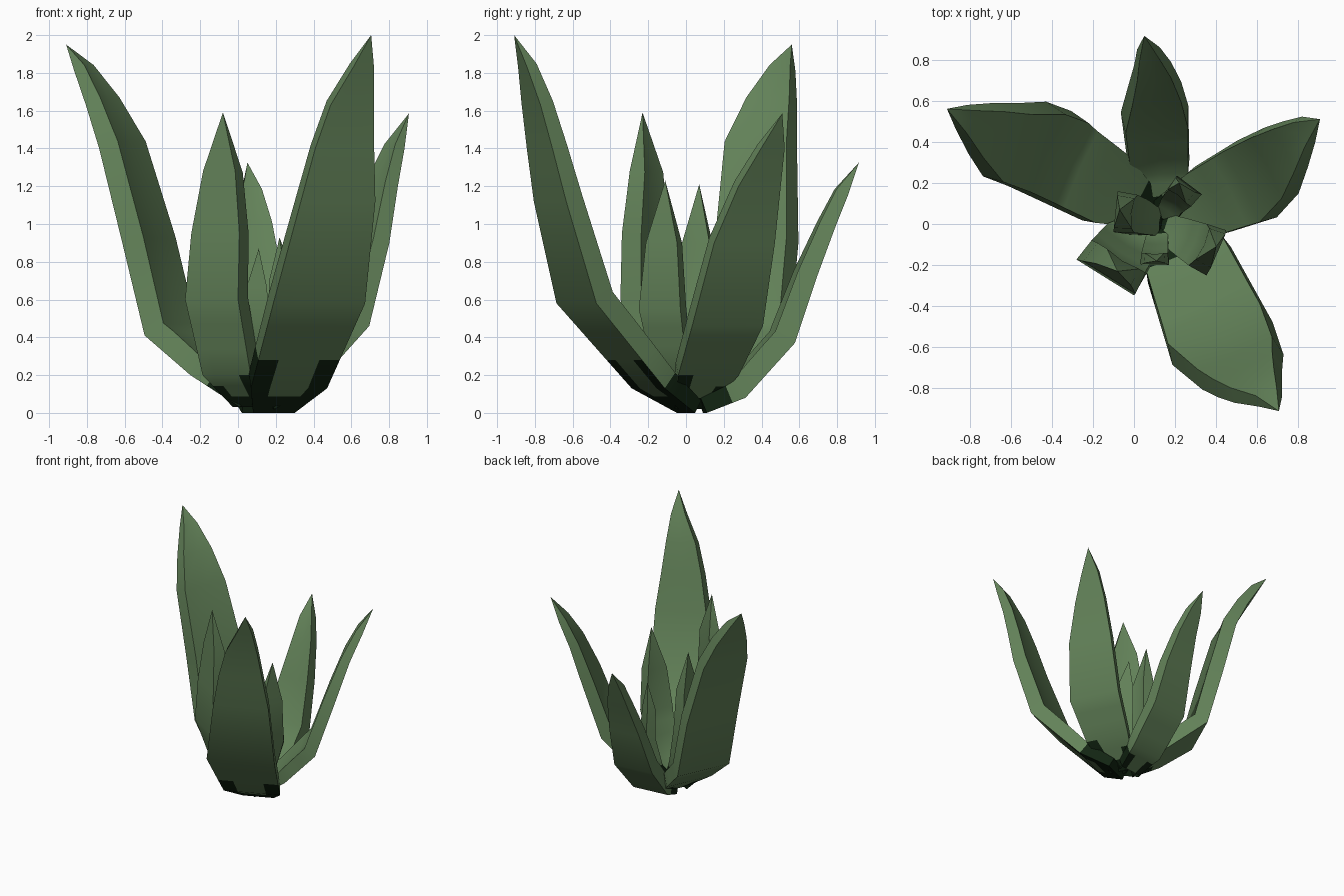
import bpy, bmesh, math
from mathutils import Vector


def material(name, rgb):
    m = bpy.data.materials.new(name)
    m.diffuse_color = (*rgb, 1)
    return m


GREEN = material("leaf green", (0.125, 0.225, 0.10))
DARK = material("dark root green", (0.006, 0.018, 0.006))
ROOT = Vector((0.14, -0.02, 0.03))


def leaf(name, out, path, widths, thick, dark=0.3):
    """Thick tapered leaf. path = centre of its outer face, out = horizontal facing (x, y)."""
    d = Vector((out[0], out[1], 0)).normalized()
    w = Vector((-d.y, d.x, 0))
    pts = [Vector(p) for p in path]
    wid = list(widths)
    # extra rings near the root, for the colour boundary
    for i in (1, 0):
        p, q, a, b = pts[i], pts[i + 1], wid[i], wid[i + 1]
        pts[i + 1:i + 1] = [p.lerp(q, 1 / 3), p.lerp(q, 2 / 3)]
        wid[i + 1:i + 1] = [a + (b - a) / 3, a + (b - a) * 2 / 3]
    bm = bmesh.new()
    rings = []
    wmax = max(wid)
    for i in range(len(pts) - 1):
        a = (pts[i] - pts[i - 1]).normalized() if i else Vector((0, 0, 0))
        t = (a + (pts[i + 1] - pts[i]).normalized()).normalized()
        inward = t.cross(w).normalized()
        th = thick * (0.35 + 0.65 * wid[i] / wmax)
        p, h = pts[i], wid[i] / 2
        ring = [p + w * h * s for s in (-1, -0.5, 0.5, 1)]
        ring += [p + inward * th + w * h * 0.92, p + inward * th * 0.88,
                 p + inward * th - w * h * 0.92]
        for v in ring:
            v.z = max(v.z, 0)
        rings.append([bm.verts.new(v) for v in ring])
    tip = bm.verts.new(pts[-1])
    k = len(rings[0])
    for r in range(len(rings)):
        for j in range(k):
            j2 = (j + 1) % k
            if r + 1 < len(rings):
                f = bm.faces.new((rings[r][j], rings[r][j2], rings[r + 1][j2], rings[r + 1][j]))
            else:
                f = bm.faces.new((rings[r][j], rings[r][j2], tip))
            # dark root: margins and sides reach further than the middle and the inside
            reach = dark * {1: 0.4, 4: 0.55, 5: 0.55}.get(j, 1.0)
            f.material_index = int((f.calc_center_median() - ROOT).length < reach)
    cap = bm.faces.new(rings[0])
    cap.material_index = 1
    bmesh.ops.recalc_face_normals(bm, faces=bm.faces)
    me = bpy.data.meshes.new(name)
    bm.to_mesh(me)
    bm.free()
    me.materials.append(GREEN)
    me.materials.append(DARK)
    me.polygons.foreach_set("use_smooth", [True] * len(me.polygons))
    me.set_sharp_from_angle(angle=math.radians(42))
    ob = bpy.data.objects.new(name, me)
    bpy.context.collection.objects.link(ob)
    return ob


# Large outer leaves
leaf("front_right_leaf", (0.40, -0.92),
     [(0.19, 0, 0), (0.27, -0.2, 0.13), (0.43, -0.58, 0.58), (0.53, -0.72, 1.12),
      (0.565, -0.775, 1.4), (0.605, -0.82, 1.63), (0.665, -0.865, 1.83), (0.705, -0.91, 2.0)],
     [0.24, 0.44, 0.53, 0.43, 0.34, 0.25, 0.12, 0], 0.12, 0.4)
leaf("back_left_leaf", (-0.91, 0.41),
     [(0.05, 0.08, 0.03), (-0.17, 0.2, 0.2), (-0.40, 0.34, 0.41), (-0.52, 0.39, 0.9),
      (-0.655, 0.41, 1.4), (-0.75, 0.465, 1.63), (-0.84, 0.52, 1.81), (-0.91, 0.56, 1.95)],
     [0.2, 0.4, 0.46, 0.45, 0.39, 0.27, 0.13, 0], 0.12, 0.36)
leaf("back_right_leaf", (0.89, 0.45),
     [(0.15, 0.03, 0.02), (0.38, 0.12, 0.2), (0.6, 0.22, 0.46), (0.72, 0.31, 0.9),
      (0.79, 0.39, 1.2), (0.85, 0.46, 1.4), (0.905, 0.51, 1.585)],
     [0.2, 0.36, 0.42, 0.36, 0.25, 0.14, 0], 0.10)
leaf("back_leaf", (-0.1, 0.99),
     [(0.12, 0.1, 0), (0.12, 0.3, 0.08), (0.1, 0.56, 0.37), (0.1, 0.68, 0.72),
      (0.09, 0.78, 0.98), (0.07, 0.855, 1.16), (0.05, 0.915, 1.325)],
     [0.2, 0.3, 0.33, 0.26, 0.18, 0.11, 0], 0.12)
leaf("front_left_leaf", (-0.53, -0.85),
     [(0.05, -0.02, 0.03), (-0.06, -0.15, 0.2), (-0.14, -0.26, 0.6), (-0.12, -0.26, 0.95),
      (-0.10, -0.245, 1.28), (-0.08, -0.23, 1.59)],
     [0.18, 0.3, 0.33, 0.3, 0.2, 0], 0.12)

# Small inner leaves
leaf("inner_right_leaf", (0.92, -0.40),
     [(0.15, -0.02, 0.03), (0.3, -0.09, 0.25), (0.4, -0.14, 0.55), (0.41, -0.13, 0.9),
      (0.40, -0.11, 1.23)], [0.14, 0.2, 0.24, 0.18, 0], 0.10, 0.24)
leaf("inner_left_leaf", (-0.99, 0.1),
     [(0.1, 0.0, 0.03), (-0.02, 0.04, 0.25), (-0.09, 0.06, 0.55), (-0.09, 0.06, 0.9),
      (-0.07, 0.07, 1.21)], [0.12, 0.18, 0.2, 0.16, 0], 0.10, 0.24)
leaf("inner_back_leaf", (0.6, 0.8),
     [(0.15, 0.02, 0.03), (0.22, 0.14, 0.2), (0.27, 0.19, 0.45), (0.25, 0.19, 0.7),
      (0.22, 0.2, 0.93)], [0.1, 0.13, 0.15, 0.12, 0], 0.08, 0.24)
leaf("inner_front_leaf", (0, -1),
     [(0.12, -0.02, 0.03), (0.11, -0.12, 0.2), (0.1, -0.2, 0.5), (0.1, -0.19, 0.68),
      (0.11, -0.18, 0.87)], [0.09, 0.12, 0.14, 0.10, 0], 0.06, 0.2)
